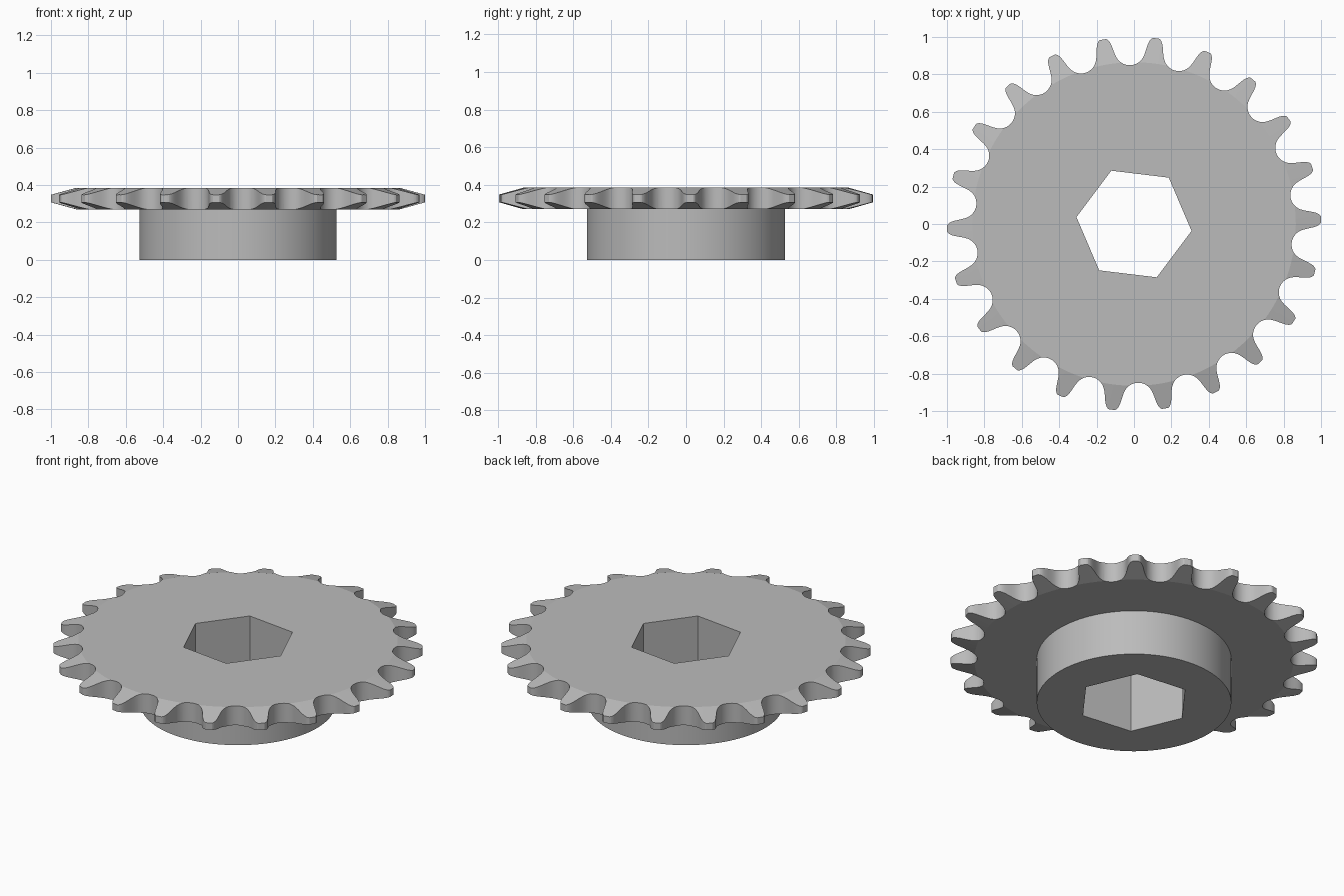
import bpy, bmesh, math
from mathutils import Matrix, Vector

cube = bpy.data.objects.get("Cube")
if cube:
    bpy.data.objects.remove(cube, do_unlink=True)

TEETH = 22
PITCH_R = 0.93
ROLLER_R = 0.081
PHASE = math.radians(1.4)          # direction of the first tooth
HEX_TURN = math.radians(-6.9)
Z_PLATE, Z_TOP, CHAMFER = 0.27, 0.385, 0.275

steel = bpy.data.materials.new("steel_grey")
steel.use_nodes = True
colour = (0.5, 0.5, 0.5, 1)
steel.diffuse_color = colour
steel.node_tree.nodes["Principled BSDF"].inputs["Base Color"].default_value = colour


def finish(name, bm):
    bmesh.ops.recalc_face_normals(bm, faces=bm.faces[:])
    mesh = bpy.data.meshes.new(name)
    bm.to_mesh(mesh)
    bm.free()
    mesh.materials.append(steel)
    obj = bpy.data.objects.new(name, mesh)
    bpy.context.collection.objects.link(obj)
    return obj


def prism(name, outline, z0, z1):
    bm = bmesh.new()
    face = bm.faces.new([bm.verts.new((x, y, z0)) for x, y in outline])
    top = bmesh.ops.extrude_face_region(bm, geom=[face])["geom"]
    bmesh.ops.translate(bm, vec=(0, 0, z1 - z0),
                        verts=[g for g in top if isinstance(g, bmesh.types.BMVert)])
    return finish(name, bm)


def lathe(name, profile, segments):
    bm = bmesh.new()
    rings = []
    for r, z in profile:
        rings.append([bm.verts.new((r * math.cos(a), r * math.sin(a), z))
                      for a in (math.tau * i / segments for i in range(segments))])
    for low, high in zip(rings, rings[1:]):
        for i in range(segments):
            j = (i + 1) % segments
            bm.faces.new((low[i], low[j], high[j], high[i]))
    bm.faces.new(rings[0])
    bm.faces.new(rings[-1])
    return finish(name, bm)


def boolean(target, cutter, operation):
    mod = target.modifiers.new(operation.lower(), "BOOLEAN")
    mod.operation = operation
    mod.solver = "EXACT"
    mod.object = cutter
    bpy.context.view_layer.objects.active = target
    bpy.ops.object.modifier_apply(modifier=mod.name)
    bpy.data.objects.remove(cutter, do_unlink=True)


# Half a tooth gap: roller seat arc, then an S-shaped flank up to the tip
seat_end = math.radians(52)
half = [Vector((ROLLER_R * math.sin(a), -ROLLER_R * math.cos(a)))
        for a in (seat_end * i / 6 for i in range(7))]
p0 = half[-1]
p1 = p0 + 0.044 * Vector((math.cos(seat_end), math.sin(seat_end)))
p2, p3 = Vector((0.093, 0.052)), Vector((0.126, 0.062))
for i in range(1, 13):
    t = i / 12
    s = 1 - t
    half.append(s**3 * p0 + 3 * s * s * t * p1 + 3 * s * t * t * p2 + t**3 * p3)
gap = [Vector((-p.x, p.y)) for p in reversed(half[1:])] + half

# Toothed outline
outline = []
for k in range(TEETH):
    turn = Matrix.Rotation(PHASE + math.tau * (k + 0.5) / TEETH, 2)
    outline += [turn @ Vector((PITCH_R + p.y, p.x)) for p in gap]

# Hub and plate with chamfered rim as one turned body
rim, edge = 1.04, 0.865
drop = (rim - edge) * CHAMFER
body = lathe("sprocket", [(0.527, 0), (0.527, Z_PLATE), (edge, Z_PLATE),
                          (rim, Z_PLATE + drop), (rim, Z_TOP - drop),
                          (edge, Z_TOP)], 128)

# Cut the teeth and the hexagonal bore
boolean(body, prism("tooth_cutter", outline, -0.1, 0.5), "INTERSECT")
hexagon = [(0.31 * math.cos(a), 0.31 * math.sin(a))
           for a in (HEX_TURN + math.tau * i / 6 for i in range(6))]
boolean(body, prism("bore_cutter", hexagon, -0.1, 0.5), "DIFFERENCE")

bpy.ops.object.select_all(action="DESELECT")
body.select_set(True)
bpy.context.view_layer.objects.active = body
bpy.ops.object.shade_smooth_by_angle(angle=math.radians(14))
